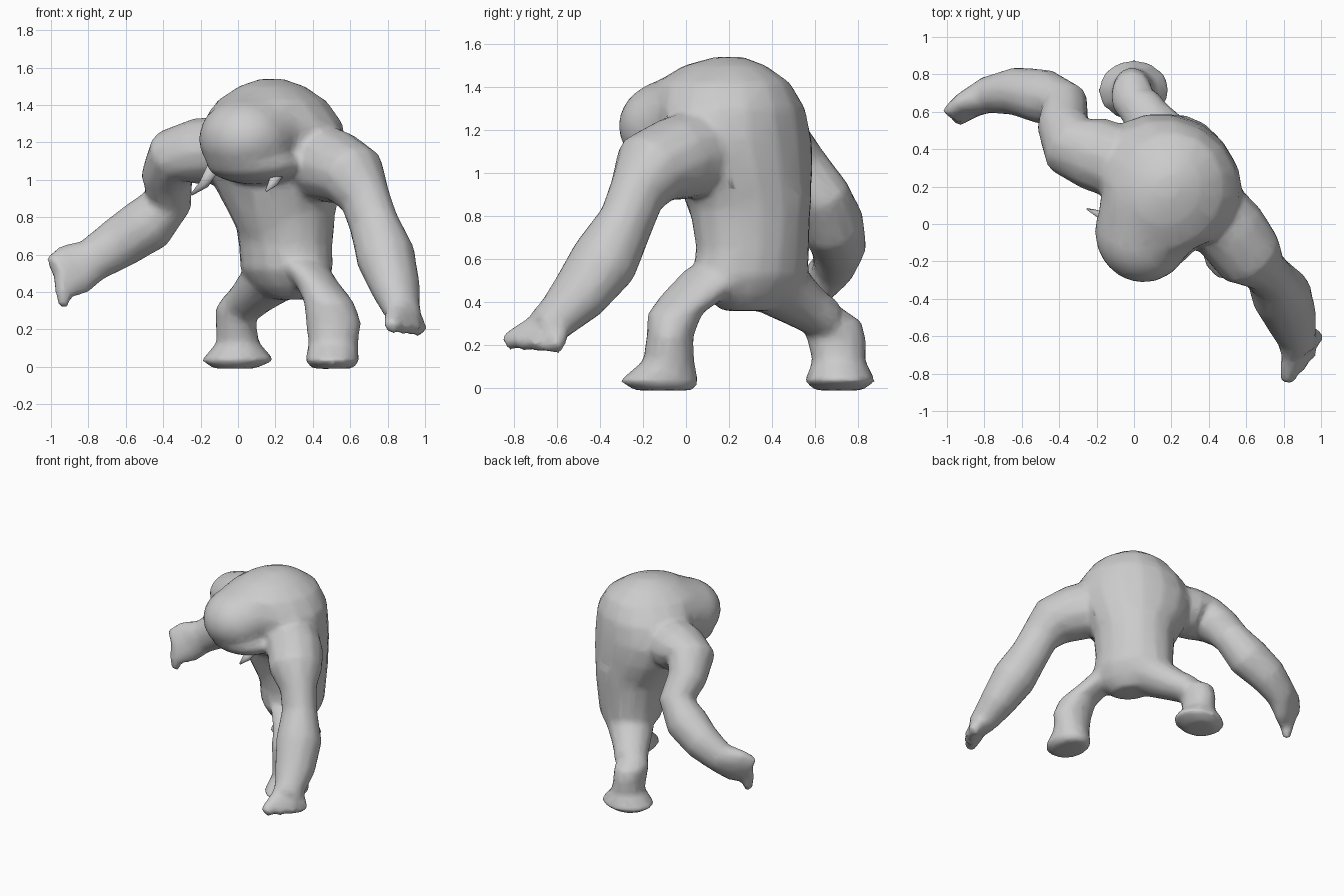
import bpy, bmesh
from math import cos, sin, tau
from mathutils import Vector, Matrix


def tube(bm, side, stations, axis=None, sides=12):
    """Loft elliptical rings; station = x, y, z, half width along side, other half width."""
    pts = [Vector(s[:3]) for s in stations]
    rings = []
    for i, s in enumerate(stations):
        t = axis or (pts[min(i + 1, len(pts) - 1)] - pts[max(i - 1, 0)])
        t = Vector(t).normalized()
        u = Vector(side)
        u = (u - t * u.dot(t)).normalized()
        v = t.cross(u)
        rings.append([bm.verts.new(pts[i] + u * s[3] * cos(tau * k / sides) + v * s[4] * sin(tau * k / sides))
                      for k in range(sides)])
    for a, b in zip(rings, rings[1:]):
        for k in range(sides):
            n = (k + 1) % sides
            bm.faces.new((a[k], a[n], b[n], b[k]))
    bm.faces.new(rings[0][::-1])
    bm.faces.new(rings[-1])


def blob(bm, center, radii):
    bmesh.ops.create_icosphere(bm, subdivisions=3, radius=1,
                               matrix=Matrix.Translation(center) @ Matrix.Diagonal((*radii, 1)))


def finish(bm, name):
    bmesh.ops.recalc_face_normals(bm, faces=bm.faces[:])
    for f in bm.faces:
        f.smooth = True
    me = bpy.data.meshes.new(name)
    bm.to_mesh(me)
    bm.free()
    ob = bpy.data.objects.new(name, me)
    bpy.context.collection.objects.link(ob)
    return ob


UP = (0, 0, 1)
bm = bmesh.new()

# Hunched chest and back, turned towards the front left
tube(bm, (.87, -.5, 0), [
    (.25, .30, .70, .24, .24), (.235, .29, .82, .29, .275), (.21, .27, 1.0, .37, .305),
    (.19, .235, 1.15, .41, .335), (.19, .205, 1.30, .38, .345), (.18, .17, 1.42, .29, .325),
    (.18, .18, 1.50, .17, .20), (.18, .20, 1.54, .06, .07)], axis=UP, sides=16)

# Waist and hips, turned towards the legs
tube(bm, (.58, -.81, 0), [
    (.28, .29, .36, .13, .10), (.27, .29, .43, .23, .17), (.26, .30, .52, .29, .225),
    (.255, .31, .65, .28, .235), (.25, .30, .80, .29, .26), (.24, .30, .92, .30, .27)], axis=UP, sides=16)

# Low-slung head sunk into the chest, the neck and the jaw
blob(bm, (.05, -.04, 1.22), (.26, .275, .225))
blob(bm, (.10, .06, 1.26), (.29, .30, .225))
blob(bm, (.09, -.04, 1.09), (.26, .225, .115))

# Arm reaching forwards
tube(bm, (.6, .8, 0), [
    (.38, .10, 1.11, .20, .21), (.52, -.04, 1.07, .20, .20), (.615, -.17, 1.02, .19, .18),
    (.68, -.23, .90, .13, .14), (.725, -.28, .77, .125, .14), (.79, -.38, .59, .165, .16),
    (.84, -.50, .43, .145, .13), (.87, -.61, .32, .11, .10), (.885, -.67, .28, .11, .08)])

# Its fingers fanned into a broad hand
for tip in ((.82, -.84, .21), (.88, -.78, .20), (.94, -.71, .19), (.985, -.61, .18)):
    tube(bm, (.6, .8, 0), [(.87, -.60, .33, .06, .06),
                          (*(Vector(tip) * .6 + Vector((.87, -.60, .33)) * .4), .065, .055),
                          (*tip, .045, .04)], sides=8)

# Arm swung out to the side, ending in a hanging hand
tube(bm, (.2, 1, 0), [
    (.0, .30, 1.17, .20, .18), (-.22, .38, 1.15, .20, .18), (-.34, .42, 1.13, .175, .155),
    (-.38, .53, 1.02, .14, .14), (-.37, .64, .89, .13, .13), (-.48, .68, .765, .15, .155),
    (-.64, .71, .66, .13, .14), (-.78, .69, .57, .10, .12), (-.88, .64, .52, .07, .15),
    (-.96, .58, .48, .05, .13)])
tube(bm, (1, 0, 0), [(-.93, .60, .50, .06, .05), (-.93, .575, .41, .05, .05), (-.935, .565, .32, .03, .03)])

# Front leg with its foot
tube(bm, (1, 0, 0), [
    (.33, .20, .56, .14, .20), (.42, .06, .45, .12, .165), (.485, -.05, .35, .135, .13),
    (.51, -.075, .24, .15, .11), (.51, -.08, .13, .135, .12), (.505, -.11, .07, .14, .16),
    (.505, -.125, .035, .15, .19), (.505, -.10, -.01, .11, .14)], axis=UP)

# Rear leg: thigh, then shin and foot
tube(bm, UP, [(.24, .36, .53, .17, .19), (.15, .46, .45, .14, .16), (.07, .57, .37, .11, .13), (.02, .65, .32, .10, .12)])
tube(bm, (1, 0, 0), [
    (.0, .62, .39, .07, .08), (-.01, .68, .31, .115, .14), (-.01, .70, .22, .11, .14),
    (.0, .71, .13, .115, .125), (.0, .715, .07, .17, .15), (.0, .715, .035, .20, .17),
    (-.02, .71, -.01, .11, .11)], axis=UP)

# Fuse the limbs into one skin, then reduce to a low-poly surface
body = finish(bm, "body")
m = body.modifiers.new("fuse", 'REMESH')
m.mode, m.voxel_size, m.use_smooth_shade = 'VOXEL', .016, True
m = body.modifiers.new("soften", 'SMOOTH')
m.factor, m.iterations = .5, 14
m = body.modifiers.new("reduce", 'DECIMATE')
m.ratio = .12

# Tusks hanging at the corners of the mouth
for name, root, mid, tip in (
        ("left_tusk", (-.13, .02, 1.07), (-.18, .05, .98), (-.25, .08, .92)),
        ("right_tusk", (.22, -.12, 1.05), (.19, -.17, .99), (.15, -.19, .94))):
    bm = bmesh.new()
    tube(bm, (0, 1, 0), [(*root, .03, .04), (*mid, .022, .03), (*tip, .005, .006)], sides=6)
    finish(bm, name)
